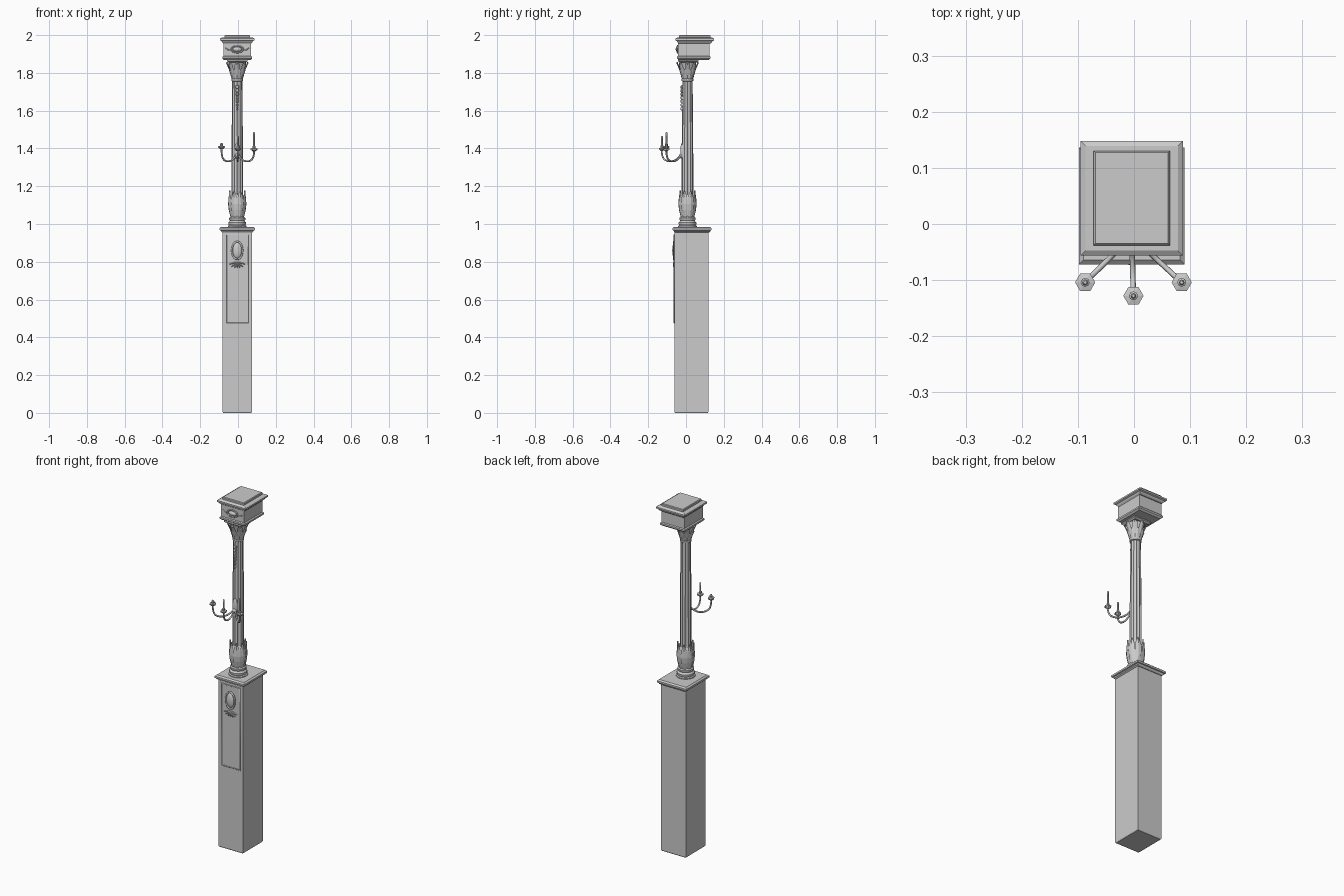
import bpy, bmesh, math
from mathutils import Vector, Matrix

if "Cube" in bpy.data.objects:
    bpy.data.objects.remove(bpy.data.objects["Cube"])

CX = -0.004           # shared centre line in x
COL = (CX, 0.008)     # column axis
stone = bpy.data.materials.new("grey stone")
stone.diffuse_color = (0.6, 0.6, 0.6, 1)
stone.use_nodes = True
stone.node_tree.nodes["Principled BSDF"].inputs["Base Color"].default_value = stone.diffuse_color


def finish(name, bm, smooth=False):
    bmesh.ops.recalc_face_normals(bm, faces=bm.faces)
    me = bpy.data.meshes.new(name)
    bm.to_mesh(me)
    bm.free()
    me.materials.append(stone)
    ob = bpy.data.objects.new(name, me)
    bpy.context.collection.objects.link(ob)
    if smooth:
        bpy.ops.object.select_all(action='DESELECT')
        ob.select_set(True)
        bpy.context.view_layer.objects.active = ob
        bpy.ops.object.shade_smooth_by_angle(angle=math.radians(40))
    return ob


def loft(name, rings, smooth=False):
    """Skin a list of equal-length point rings and cap both ends."""
    bm = bmesh.new()
    vs = [[bm.verts.new(p) for p in r] for r in rings]
    n = len(vs[0])
    for a, b in zip(vs, vs[1:]):
        for i in range(n):
            j = (i + 1) % n
            bm.faces.new((a[i], a[j], b[j], b[i]))
    bm.faces.new(vs[0][::-1])
    bm.faces.new(vs[-1])
    return finish(name, bm, smooth)


def square_stack(name, cy, profile):
    """Rectangular moulding: profile rows are (half x, half y, z)."""
    return loft(name, [[(CX + sx * hx, cy + sy * hy, z) for sx, sy in
                        ((-1, -1), (1, -1), (1, 1), (-1, 1))] for hx, hy, z in profile])


def turned(name, centre, profile, n=24, smooth=True, flute=0.0, count=12):
    """Round stack with optional flutes: profile rows are (radius, z)."""
    rings = []
    for r, z in profile:
        ring = []
        for i in range(n):
            a = 2 * math.pi * i / n
            k = r * (1 - flute * abs(math.sin(a * count / 2)) ** 0.7)
            ring.append((centre[0] + k * math.cos(a), centre[1] + k * math.sin(a), z))
        rings.append(ring)
    return loft(name, rings, smooth)


def leaves(name, count, profile, thick, turn=0.0):
    """Ring of upright leaves: profile rows are (radius, half width, z)."""
    bm = bmesh.new()
    for k in range(count):
        rot = Matrix.Rotation(2 * math.pi * (k + turn) / count, 3, 'Z')
        rows = []
        for r, w, z in profile:
            pts = ((r - thick, -w), (r, 0), (r - thick, w), (r - 2 * thick, 0))
            rows.append([bm.verts.new(rot @ Vector((x, y, z)) + Vector((*COL, 0)))
                         for x, y in pts])
        for a, b in zip(rows, rows[1:]):
            for i in range(4):
                bm.faces.new((a[i], a[(i + 1) % 4], b[(i + 1) % 4], b[i]))
        bm.faces.new(rows[0])
        bm.faces.new(rows[-1])
    return finish(name, bm)


def ball(name, loc, size, tilt=0.0, seg=16):
    bm = bmesh.new()
    m = Matrix.Translation(loc) @ Matrix.Rotation(tilt, 4, 'Y') @ Matrix.Diagonal((*size, 1))
    bmesh.ops.create_uvsphere(bm, u_segments=seg, v_segments=seg // 2, radius=1, matrix=m)
    return finish(name, bm, True)


def tube(name, pts, radius, cyclic=False, kind='NURBS'):
    cu = bpy.data.curves.new(name, 'CURVE')
    cu.dimensions = '3D'
    cu.bevel_depth, cu.bevel_resolution, cu.resolution_u = radius, 1, 6
    cu.use_fill_caps = True
    sp = cu.splines.new(kind)
    sp.points.add(len(pts) - 1)
    for p, c in zip(sp.points, pts):
        p.co = (*c, 1)
    sp.use_cyclic_u = cyclic
    if kind == 'NURBS':
        sp.order_u = 4
        sp.use_endpoint_u = not cyclic
    cu.materials.append(stone)
    ob = bpy.data.objects.new(name, cu)
    bpy.context.collection.objects.link(ob)
    bpy.ops.object.select_all(action='DESELECT')
    ob.select_set(True)
    bpy.context.view_layer.objects.active = ob
    bpy.ops.object.convert(target='MESH')


def oval(x, y, z, rx, rz, n=24):
    return [(x + rx * math.cos(2 * math.pi * i / n), y, z + rz * math.sin(2 * math.pi * i / n))
            for i in range(n)]


# Pedestal and its cap
square_stack("pedestal", 0.029, [(0.075, 0.087, 0), (0.078, 0.09, 0.006), (0.078, 0.09, 0.962)])
square_stack("pedestal_cap", 0.032, [(0.078, 0.09, 0.955), (0.085, 0.096, 0.96),
             (0.087, 0.098, 0.966), (0.094, 0.104, 0.968), (0.094, 0.104, 0.978),
             (0.086, 0.096, 0.985)])

# Raised frame on the pedestal front
F = -0.061
tube("panel_frame", [(-0.062, F, 0.475), (0.056, F, 0.475), (0.056, F, 0.943),
                     (-0.062, F, 0.943)], 0.004, True, 'POLY')

# Oval medallion and leaf fan on the pedestal
ball("medallion", (CX, F, 0.86), (0.025, 0.012, 0.042), seg=24)
tube("medallion_rim", oval(CX, F - 0.003, 0.86, 0.028, 0.047), 0.005, True, 'POLY')
for k in range(-3, 4):
    a = math.radians(25 * k)
    L = 0.016 + 0.0022 * abs(k)
    ball("fan_leaf", (CX + L * math.sin(a), F - 0.002, 0.799 - L * math.cos(a)),
         (0.004, 0.006, L), -a + math.pi, 8)

# Column base, shaft and bulb
turned("column_base", COL, [(0.05, 0.982), (0.05, 0.99), (0.044, 0.994), (0.047, 1.0),
       (0.047, 1.008), (0.041, 1.013), (0.039, 1.018), (0.043, 1.023), (0.043, 1.032),
       (0.036, 1.037), (0.033, 1.045)])
turned("bulb", COL, [(0.033, 1.035), (0.039, 1.07), (0.042, 1.1), (0.039, 1.14),
       (0.029, 1.158)])
leaves("bulb_leaves", 8, [(0.038, 0.011, 1.036), (0.046, 0.016, 1.075), (0.049, 0.018, 1.105),
       (0.047, 0.016, 1.14), (0.046, 0.009, 1.16), (0.046, 0.001, 1.178)], 0.004, 0.5)
turned("fluted_shaft", COL, [(0.031, 1.13), (0.031, 1.3), (0.027, 1.775)], 96, True, 0.13)

# Capital with flaring leaves
turned("capital_collar", COL, [(0.026, 1.755), (0.031, 1.758), (0.031, 1.768), (0.026, 1.772)])
turned("capital_bell", COL, [(0.026, 1.765), (0.03, 1.79), (0.036, 1.825), (0.046, 1.856)])
leaves("capital_leaves", 8, [(0.03, 0.009, 1.768), (0.036, 0.012, 1.79), (0.045, 0.014, 1.82),
       (0.055, 0.014, 1.843), (0.06, 0.009, 1.852), (0.056, 0.004, 1.858)], 0.004)
leaves("capital_lower_leaves", 8, [(0.03, 0.008, 1.768), (0.036, 0.011, 1.79),
       (0.045, 0.008, 1.812), (0.047, 0.002, 1.818)], 0.003, 0.5)
square_stack("abacus", 0.012, [(0.045, 0.045, 1.855), (0.054, 0.054, 1.862),
             (0.054, 0.054, 1.874)])

# Entablature block, cornice and top slab
square_stack("entablature", 0.041, [(0.07, 0.079, 1.868), (0.079, 0.088, 1.876),
             (0.079, 0.088, 1.885), (0.073, 0.084, 1.89), (0.073, 0.084, 1.962)])
square_stack("cornice", 0.046, [(0.073, 0.084, 1.955), (0.08, 0.092, 1.962),
             (0.083, 0.094, 1.968), (0.091, 0.102, 1.972), (0.091, 0.102, 1.981),
             (0.082, 0.093, 1.987)])
square_stack("top_slab", 0.046, [(0.068, 0.084, 1.984), (0.068, 0.084, 1.996),
             (0.065, 0.081, 2.0)])

# Emblem with side swags on the entablature
E = -0.043
ball("emblem", (CX, E, 1.925), (0.024, 0.012, 0.013), seg=20)
tube("emblem_rim", oval(CX, E - 0.002, 1.925, 0.032, 0.018), 0.004, True, 'POLY')
for s in (-1, 1):
    tube("swag", [(CX + s * 0.03, E, 1.925), (CX + s * 0.042, E, 1.915),
                  (CX + s * 0.052, E, 1.925), (CX + s * 0.064, E, 1.932)], 0.003)

# Hanging husk drop on the upper shaft
for k in range(7):
    w = 0.011 - 0.001 * k
    ball("husk", (CX, -0.021, 1.725 - 0.019 * k), (w, 0.009, 0.011), 0, 8)

# Bracket plate and three candle arms
ball("bracket_plate", (CX, -0.021, 1.385), (0.015, 0.009, 0.045))
ball("bracket_boss", (CX, -0.026, 1.36), (0.013, 0.011, 0.013))
for side, px, py, pz, top in (("left", -0.087, -0.104, 1.408, 1.43),
                              ("middle", -0.001, -0.128, 1.398, 1.465),
                              ("right", 0.085, -0.104, 1.396, 1.486)):
    def at(t, z):
        return (CX + (px - CX) * t, -0.022 + (py + 0.022) * t, z)
    tube(side + "_arm", [at(0, 1.375), at(0.15, 1.35), at(0.4, 1.33), at(0.8, 1.33),
                         at(1.02, 1.355), at(1, pz)], 0.0048)
    turned(side + "_drip_pan", (px, py), [(0.006, pz - 0.012), (0.018, pz - 0.003),
           (0.018, pz + 0.003), (0.009, pz + 0.005)], 6, False)
    turned(side + "_candle", (px, py), [(0.008, pz), (0.008, min(pz + 0.016, top)),
           (0.005, min(pz + 0.018, top)), (0.005, top - 0.003), (0.003, top)], 8)
